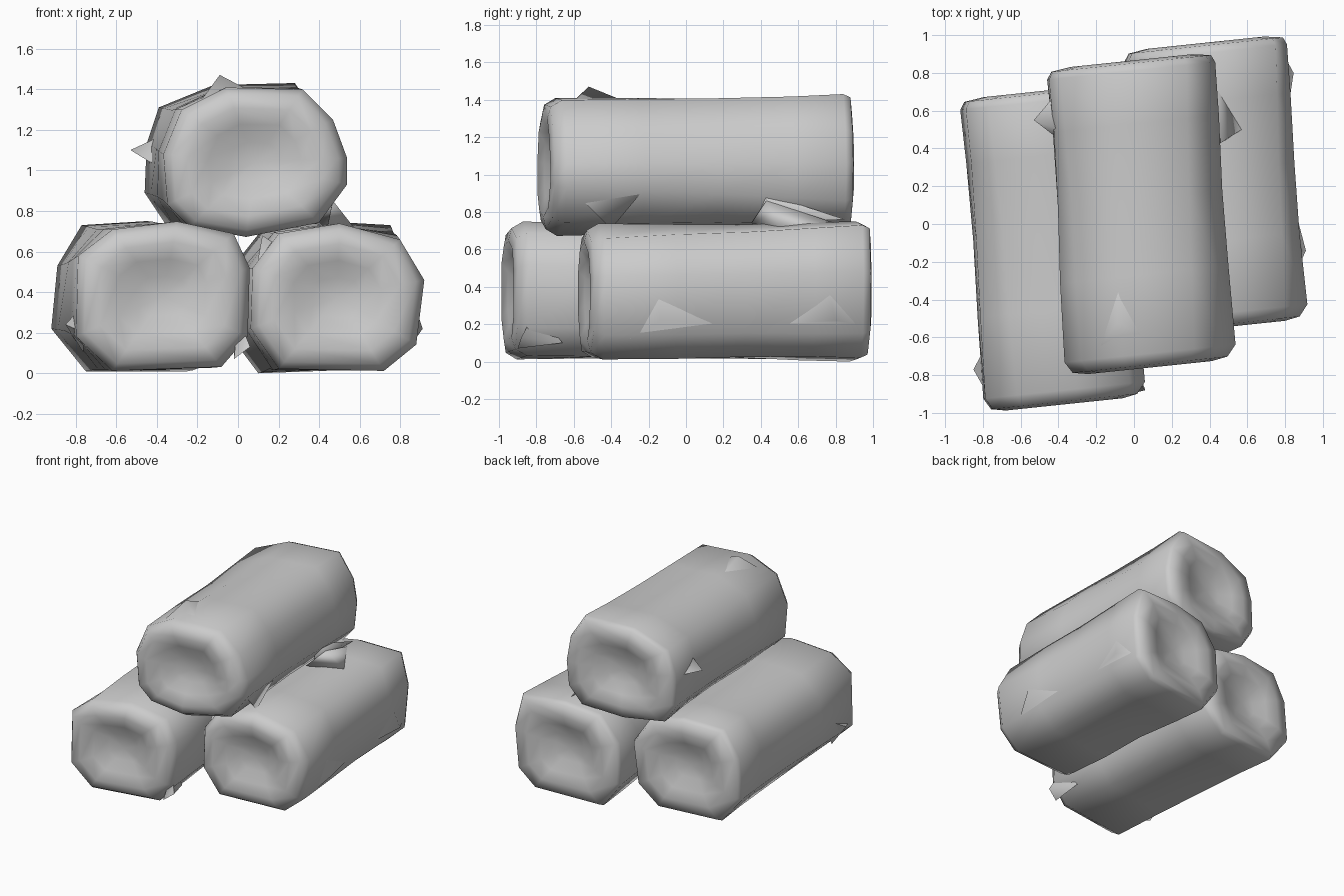
import bpy, bmesh, math, random
from mathutils import Vector

SKEW = 0.105  # log ends are cut square to slightly turned axes
random.seed(4)


def log(name, front, back, y0, y1, waist=0.97):
    """Loft a log between two (x, z) outlines, with rounded rims and dimpled ends."""
    n = len(front)
    # (position along log, inset from the end, outline scale, roughness)
    stations = [(0, 0.055, 0.27, 0.01), (0, 0.01, 0.5, 0.01), (0, -0.015, 0.72, 0),
                (0, 0.0, 0.9, 0), (0, 0.06, 0.995, 0),
                (0.3, 0, (1 + waist) / 2, 0.012), (0.55, 0, waist, 0.012),
                (0.8, 0, (1 + waist) / 2, 0.012), (1, -0.04, 1.0, 0), (1, 0.0, 0.95, 0),
                (1, 0.015, 0.72, 0), (1, -0.01, 0.5, 0.01), (1, -0.055, 0.27, 0.01)]
    bm = bmesh.new()
    rings, centres = [], []
    for t, dy, s, rough in stations:
        pts = [Vector(a).lerp(Vector(b), t) for a, b in zip(front, back)]
        cx = (min(p.x for p in pts) + max(p.x for p in pts)) / 2
        cz = (min(p.y for p in pts) + max(p.y for p in pts)) / 2
        y = y0 + (y1 - y0) * t + dy
        ring = []
        for p in pts:
            k = s + random.uniform(-rough, rough)
            ring.append(bm.verts.new((cx + (p.x - cx) * k, y + SKEW * (p.x - cx) * k,
                                      cz + (p.y - cz) * k)))
        rings.append(ring)
        centres.append(Vector((cx, y, cz)))
    for a, b in zip(rings, rings[1:]):
        for i in range(n):
            j = (i + 1) % n
            bm.faces.new((a[i], a[j], b[j], b[i]))
    for ring, c in ((rings[0], centres[0]), (rings[-1], centres[-1])):
        v = bm.verts.new(c)
        for i in range(n):
            bm.faces.new((ring[i], ring[(i + 1) % n], v))
    return finish(name, bm)


def splinter(name, base, tip):
    """Small pointed chip of bark: three base points and a tip."""
    bm = bmesh.new()
    vs = [bm.verts.new(p) for p in (*base, tip)]
    for f in ((0, 1, 2), (0, 1, 3), (1, 2, 3), (2, 0, 3)):
        bm.faces.new([vs[i] for i in f])
    return finish(name, bm)


def finish(name, bm):
    bmesh.ops.recalc_face_normals(bm, faces=bm.faces[:])
    me = bpy.data.meshes.new(name)
    bm.to_mesh(me)
    bm.free()
    ob = bpy.data.objects.new(name, me)
    bpy.context.collection.objects.link(ob)
    bpy.ops.object.select_all(action='DESELECT')
    ob.select_set(True)
    bpy.context.view_layer.objects.active = ob
    bpy.ops.object.shade_smooth_by_angle(angle=math.radians(100))
    return ob


# Lower left log
log("left_log",
    [(-0.62, 0.01), (-0.08, 0.03), (0.05, 0.18), (0.06, 0.52), (-0.02, 0.69),
     (-0.30, 0.75), (-0.62, 0.71), (-0.79, 0.58), (-0.80, 0.18)],
    [(-0.75, 0.01), (-0.25, 0.01), (-0.08, 0.16), (-0.04, 0.48), (-0.18, 0.69),
     (-0.45, 0.75), (-0.77, 0.73), (-0.89, 0.53), (-0.92, 0.22)],
    -0.94, 0.69)

# Lower right log
log("right_log",
    [(0.20, 0.02), (0.72, 0.01), (0.88, 0.14), (0.92, 0.46), (0.80, 0.66),
     (0.50, 0.74), (0.20, 0.69), (0.07, 0.52), (0.06, 0.22)],
    [(0.10, 0.00), (0.64, 0.02), (0.78, 0.15), (0.81, 0.48), (0.75, 0.73),
     (0.40, 0.75), (0.12, 0.71), (-0.03, 0.52), (-0.05, 0.20)],
    -0.53, 0.945)

# Log resting on top
log("top_log",
    [(0.04, 0.67), (0.40, 0.74), (0.54, 0.93), (0.54, 1.06), (0.47, 1.25), (0.32, 1.40),
     (-0.06, 1.41), (-0.28, 1.30), (-0.37, 1.08), (-0.35, 0.83), (-0.24, 0.72)],
    [(-0.05, 0.70), (0.30, 0.73), (0.41, 0.86), (0.43, 1.06), (0.40, 1.24), (0.28, 1.43),
     (-0.12, 1.42), (-0.39, 1.31), (-0.45, 1.13), (-0.46, 0.89), (-0.36, 0.74)],
    -0.745, 0.85, 0.965)

# Bark splinters, mostly long low slivers lying along the logs
chips = [
    ([(-0.20, -0.68, 1.32), (0.10, -0.62, 1.37), (-0.08, -0.25, 1.36)], (-0.09, -0.52, 1.47)),
    ([(-0.40, 0.45, 1.02), (-0.40, 0.50, 1.16), (-0.42, 0.68, 1.08)], (-0.53, 0.55, 1.10)),
    ([(0.38, 0.38, 0.74), (0.39, 0.42, 0.90), (0.40, 0.85, 0.76)], (0.46, 0.43, 0.86)),
    ([(0.34, 0.35, 0.74), (0.46, 0.43, 0.86), (0.40, 0.80, 0.74)], (0.57, 0.50, 0.72)),
    ([(0.47, -0.55, 0.86), (0.49, -0.20, 0.95), (0.34, -0.38, 0.76)], (0.44, -0.40, 0.71)),
    ([(-0.76, -0.93, 0.20), (-0.76, -0.60, 0.34), (-0.76, -0.72, 0.10)], (-0.85, -0.77, 0.24)),
    ([(-0.02, -0.66, 0.10), (-0.02, -0.90, 0.07), (0.00, -0.80, 0.28)], (0.06, -0.88, 0.13)),
    ([(0.80, 0.50, 0.20), (0.78, 0.92, 0.20), (0.79, 0.75, 0.44)], (0.845, 0.80, 0.22)),
    ([(0.84, -0.30, 0.12), (0.82, 0.20, 0.20), (0.85, -0.15, 0.40)], (0.91, -0.14, 0.22)),
    ([(0.08, -0.50, 0.46), (0.12, -0.20, 0.58), (0.24, -0.48, 0.60)], (0.12, -0.46, 0.68)),
]
for i, (base, tip) in enumerate(chips):
    splinter(f"bark_splinter_{i + 1}", base, tip)
